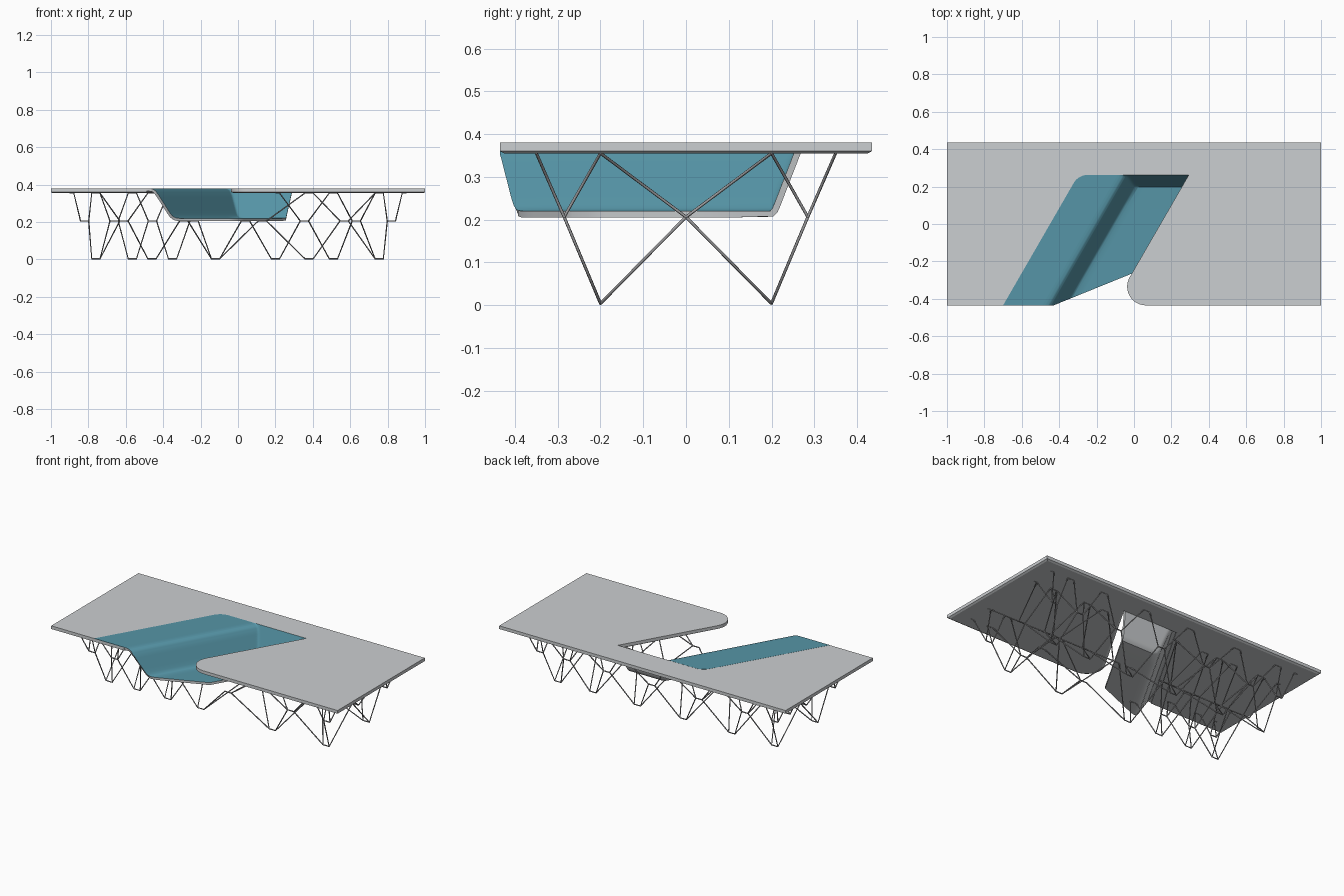
import bpy, bmesh, math
from mathutils import Vector

cube = bpy.data.objects.get("Cube")
if cube:
    bpy.data.objects.remove(cube, do_unlink=True)

SHEAR = math.tan(math.radians(30))   # diagonal of the sunken bay
FRONT, BACK, TOP = -0.435, 0.262, 0.38
LIP, FLOOR = TOP + 0.0006, 0.22
WALL, EDGE = -0.49, -0.11            # bay sides, measured on the front edge


def material(name, rgb):
    m = bpy.data.materials.new(name)
    m.use_nodes = True
    m.diffuse_color = (*rgb, 1)
    m.node_tree.nodes["Principled BSDF"].inputs["Base Color"].default_value = (*rgb, 1)
    return m


grey = material("pale grey", (0.60, 0.62, 0.635))
teal = material("teal", (0.092, 0.30, 0.385))
steel = material("steel grey", (0.37, 0.37, 0.38))


def skew(u, y):
    """Plan x of the diagonal line that starts at u on the front edge."""
    return u + SHEAR * (y - FRONT)


def rounded(corners, steps=12):
    """Outline from (x, y, radius) corners, filleting where radius > 0."""
    out = []
    for i, (x, y, r) in enumerate(corners):
        p = Vector((x, y))
        if r == 0:
            out.append(p)
            continue
        a = (Vector(corners[i - 1][:2]) - p).normalized()
        b = (Vector(corners[(i + 1) % len(corners)][:2]) - p).normalized()
        half = a.angle(b) / 2
        axis = (a + b).normalized()
        centre = p + axis * r / math.sin(half)
        side = (b - a).normalized()
        sweep = math.pi / 2 - half
        for k in range(steps + 1):
            t = sweep * (2 * k / steps - 1)
            out.append(centre - axis * r * math.cos(t) + side * r * math.sin(t))
    return out


def finish(bm, name, *mats):
    mesh = bpy.data.meshes.new(name)
    bm.to_mesh(mesh)
    bm.free()
    obj = bpy.data.objects.new(name, mesh)
    bpy.context.collection.objects.link(obj)
    for m in mats:
        mesh.materials.append(m)
    return obj


def activate(obj):
    bpy.ops.object.select_all(action='DESELECT')
    obj.select_set(True)
    bpy.context.view_layer.objects.active = obj


def smooth(obj, degrees):
    activate(obj)
    bpy.ops.object.shade_smooth_by_angle(angle=math.radians(degrees))


def plate(name, outline, z, depth, mat, chamfer=0):
    """Extruded outline, with an optional inset underside."""
    bm = bmesh.new()
    face = bm.faces.new([bm.verts.new((p.x, p.y, z - depth)) for p in outline])
    bm.normal_update()
    if face.normal.z > 0:
        face.normal_flip()
    ext = bmesh.ops.extrude_face_region(bm, geom=[face], use_keep_orig=True)
    top_verts = [g for g in ext["geom"] if isinstance(g, bmesh.types.BMVert)]
    bmesh.ops.translate(bm, verts=top_verts, vec=(0, 0, depth))
    bmesh.ops.recalc_face_normals(bm, faces=bm.faces)
    if chamfer:
        bottom = min(bm.faces, key=lambda f: f.calc_center_median().z)
        bmesh.ops.inset_region(bm, faces=[bottom], thickness=chamfer, depth=0.006)
    smooth(finish(bm, name, mat), 15)


# Tabletop with diagonal opening and rounded peninsula
plate("tabletop", rounded([
    (-1, FRONT, 0), (WALL, FRONT, 0), (skew(WALL, BACK), BACK, 0),
    (skew(EDGE, BACK), BACK, 0), (EDGE, FRONT, 0.1),
    (1, FRONT, 0), (1, -FRONT, 0), (-1, -FRONT, 0)]), TOP, 0.02, grey, 0.016)

# Teal band flush with the tabletop, beside the opening
plate("upper_band", rounded([
    (-0.70, FRONT, 0), (WALL, FRONT, 0),
    (skew(WALL, BACK), BACK, 0), (skew(-0.70, BACK), BACK, 0.085)]),
    LIP, 0.002, teal)

# Sunken bay: curved side wall, floor and sloped back wall
PROFILE = [(WALL, LIP), (-0.475, 0.38), (-0.457, 0.377), (-0.441, 0.367),
           (-0.425, 0.343), (-0.38, 0.25), (-0.37, 0.233), (-0.358, 0.223),
           (-0.34, FLOOR), (EDGE, FLOOR)]


def bay_height(u, y):
    for (u0, z0), (u1, z1) in zip(PROFILE, PROFILE[1:]):
        if u <= u1 + 1e-6:
            side = z0 + (z1 - z0) * (u - u0) / (u1 - u0)
            break
    back = FLOOR + (y - 0.2) * (TOP - FLOOR) / (BACK - 0.2)
    k = 0.012
    blend = max(k - abs(side - back), 0) / k
    return min(max(side, back) + blend * blend * k / 4, LIP)


columns = []
for (u0, _), (u1, _) in zip(PROFILE, PROFILE[1:]):
    n = max(2, min(8, round((u1 - u0) / 0.006)))
    columns += [u0 + (u1 - u0) * i / n for i in range(n)]
columns.append(EDGE)

bm = bmesh.new()
grid = []
for u in columns:
    y0 = FRONT + 0.53 * max(0, u + 0.43)
    ys = [y0 + (0.197 - y0) * i / 6 for i in range(6)]
    ys += [0.197 + (BACK - 0.197) * i / 14 for i in range(15)]
    grid.append([bm.verts.new((skew(u, y), y, bay_height(u, y))) for y in ys])
for a, b in zip(grid, grid[1:]):
    for j in range(len(a) - 1):
        bm.faces.new((a[j], b[j], b[j + 1], a[j + 1]))
bay = finish(bm, "sunken_bay", teal, grey)
shell = bay.modifiers.new("shell", 'SOLIDIFY')
shell.thickness = 0.015
shell.offset = -1
shell.material_offset = 1
shell.material_offset_rim = 1
activate(bay)
bpy.ops.object.convert(target='MESH')
smooth(bay, 40)

# Wire trestle frame
ROD, MID, HEAD, FLAT = 0.0035, 0.206, 0.355, 0.022
END = 0.82


def over_opening(x, y):
    return y < BACK and skew(-0.47, y) < x < skew(EDGE + 0.02, y)


def wire_frame(name, paths):
    curve = bpy.data.curves.new(name, 'CURVE')
    curve.dimensions = '3D'
    curve.bevel_depth = ROD
    curve.bevel_resolution = 1
    curve.use_fill_caps = True
    for path in paths:
        spline = curve.splines.new('POLY')
        spline.points.add(len(path) - 1)
        for point, co in zip(spline.points, path):
            point.co = (*co, 1)
    curve.materials.append(steel)
    obj = bpy.data.objects.new(name, curve)
    bpy.context.collection.objects.link(obj)
    activate(obj)
    bpy.ops.object.convert(target='MESH')


def trestle(name, side, feet):
    mids = [-END] + [(a + b) / 2 for a, b in zip(feet, feet[1:])] + [END]
    heads = [-END - 0.08] + feet + [END + 0.08]
    foot_y, outer_y, rim_y = side * 0.2, side * 0.285, side * 0.35
    paths = []
    # Feet: bent rods rising to the outer and centre nodes
    for i, x in enumerate(feet):
        for y in (outer_y, 0):
            paths.append([(mids[i] + FLAT, y, MID), (x - FLAT, foot_y, ROD),
                          (x + FLAT, foot_y, ROD), (mids[i + 1] - FLAT, y, MID)])
    # Nodes: short links with rods spreading up to the tabletop
    for i, x in enumerate(mids):
        for y, head_ys in ((outer_y, (rim_y, foot_y)), (0, (foot_y, -foot_y))):
            paths.append([(x - FLAT, y, MID), (x + FLAT, y, MID)])
            for head_y in head_ys:
                for head_x, d in ((heads[i], -1), (heads[i + 1], 1)):
                    start = Vector((x + d * FLAT, y, MID))
                    end = Vector((head_x - d * FLAT, head_y, HEAD))
                    probes = [start.lerp(end, t) for t in (0.3, 0.6, 1)]
                    if not any(over_opening(p.x, p.y) for p in probes):
                        paths.append([start, end, (head_x, head_y, HEAD)])
    wire_frame(name, paths)


trestle("front_trestle", -1, [-0.76, -0.565, -0.35, -0.12, 0.38, 0.755])
trestle("back_trestle", 1, [-0.76, -0.46, -0.12, 0.2, 0.51, 0.755])
